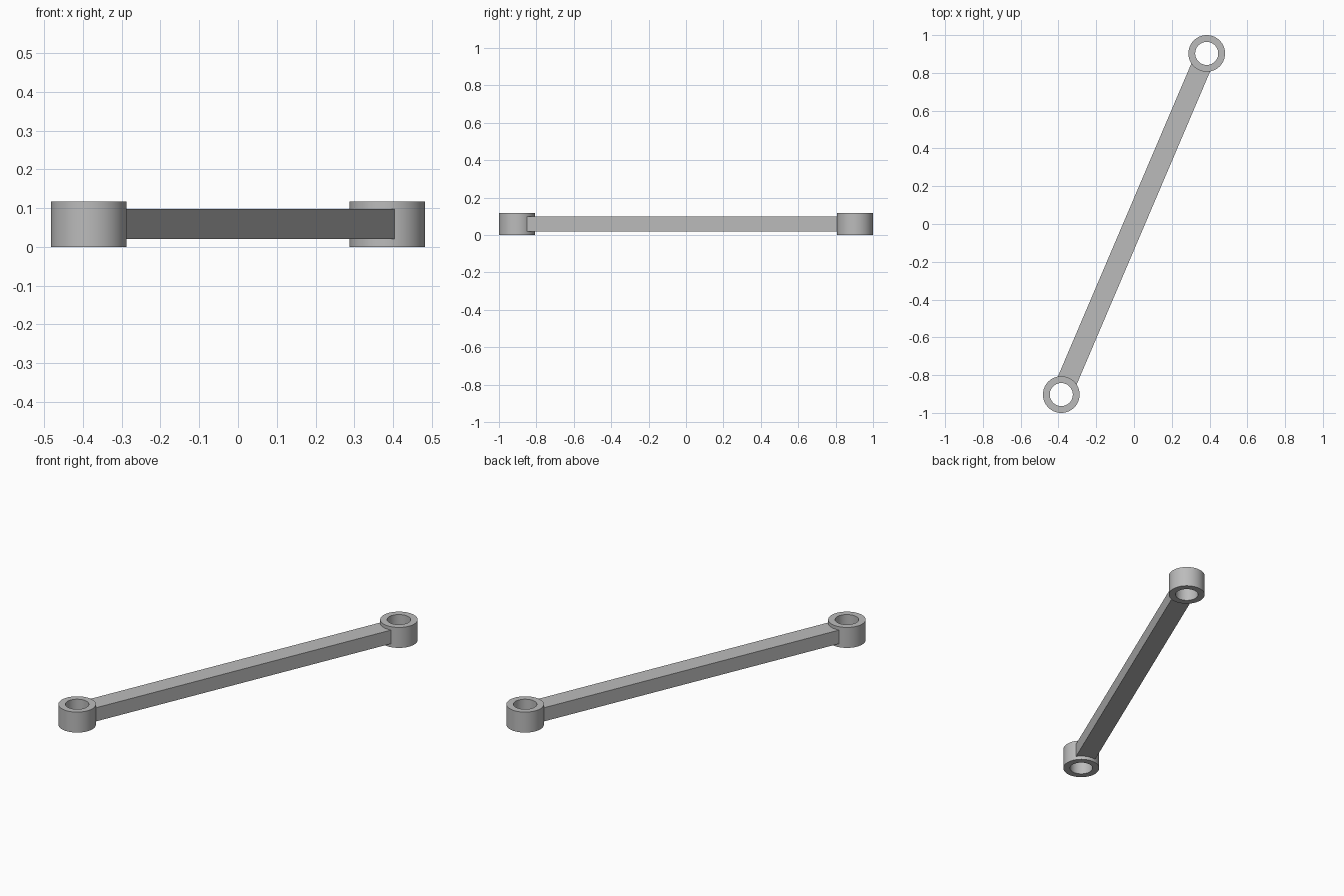
import bpy, bmesh, math
from mathutils import Matrix, Vector

cube = bpy.data.objects.get("Cube")
if cube:
    bpy.data.objects.remove(cube, do_unlink=True)

GREY = (0.5, 0.5, 0.5, 1.0)
mat = bpy.data.materials.new("steel grey")
mat.use_nodes = True
mat.diffuse_color = GREY
mat.node_tree.nodes["Principled BSDF"].inputs["Base Color"].default_value = GREY

END = Vector((0.385, 0.903, 0))      # centre of the rear eye
OUTER, BORE, HEIGHT = 0.097, 0.061, 0.117
BAR_WIDTH, BAR_LOW, BAR_HIGH = 0.108, 0.02, 0.098
SEGMENTS = 64


def add_object(name, bm):
    bmesh.ops.recalc_face_normals(bm, faces=bm.faces)
    mesh = bpy.data.meshes.new(name)
    bm.to_mesh(mesh)
    bm.free()
    mesh.materials.append(mat)
    obj = bpy.data.objects.new(name, mesh)
    bpy.context.collection.objects.link(obj)
    return obj


def add_eye(name, centre):
    """Bored ring: a rectangular section spun round the vertical axis."""
    bm = bmesh.new()
    section = [(BORE, 0), (OUTER, 0), (OUTER, HEIGHT), (BORE, HEIGHT)]
    rings = []
    for i in range(SEGMENTS):
        a = math.tau * i / SEGMENTS
        rings.append([bm.verts.new((r * math.cos(a), r * math.sin(a), z))
                      for r, z in section])
    for i in range(SEGMENTS):
        p, q = rings[i], rings[(i + 1) % SEGMENTS]
        for j in range(4):
            k = (j + 1) % 4
            bm.faces.new((p[j], q[j], q[k], p[k]))
    obj = add_object(name, bm)
    obj.location = centre
    bpy.ops.object.select_all(action='DESELECT')
    obj.select_set(True)
    bpy.context.view_layer.objects.active = obj
    bpy.ops.object.shade_smooth_by_angle(angle=math.radians(30))


# Eyes at both ends
add_eye("rear_eye", END)
add_eye("front_eye", -END)

# Straight bar, its ends buried in the eye walls
bm = bmesh.new()
length = 2 * (END.length - 0.07)
bmesh.ops.create_cube(bm, size=1, matrix=Matrix.Diagonal(
    (length, BAR_WIDTH, BAR_HIGH - BAR_LOW, 1)))
bar = add_object("link_bar", bm)
bar.location.z = (BAR_LOW + BAR_HIGH) / 2
bar.rotation_euler.z = math.atan2(END.y, END.x)
